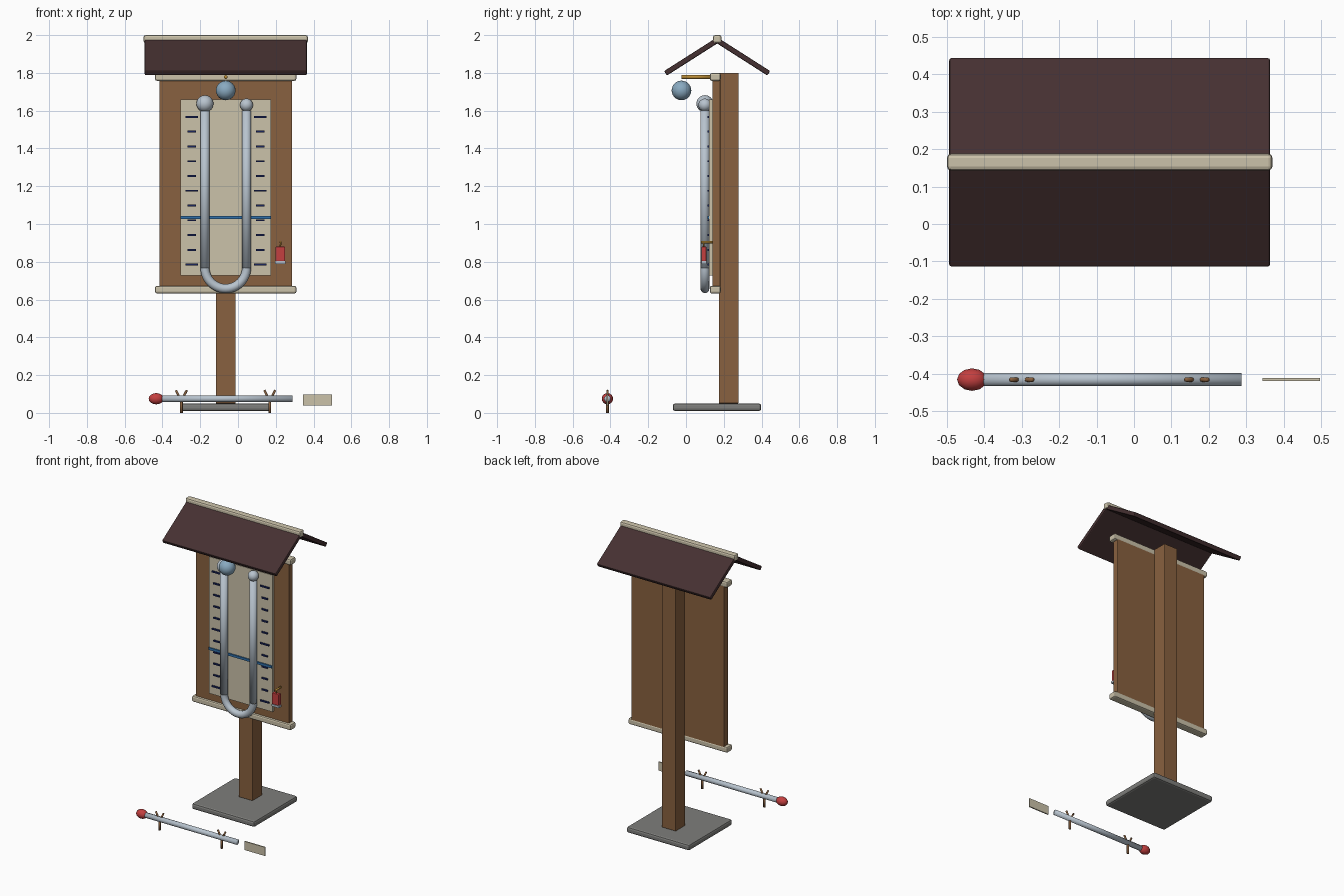
import bpy, math
from mathutils import Vector

if "Cube" in bpy.data.objects:
    bpy.data.objects.remove(bpy.data.objects["Cube"])


def material(name, rgb):
    m = bpy.data.materials.new(name)
    m.use_nodes = True
    m.diffuse_color = (*rgb, 1)
    m.node_tree.nodes["Principled BSDF"].inputs["Base Color"].default_value = (*rgb, 1)
    return m


WOOD = material("oak wood", (0.25, 0.12, 0.05))
ROOF = material("dark roof", (0.06, 0.03, 0.031))
CREAM = material("cream", (0.60, 0.54, 0.40))
GLASS = material("pale glass", (0.48, 0.55, 0.62))
BLUE_BULB = material("sky blue", (0.25, 0.40, 0.53))
NAVY = material("navy ink", (0.01, 0.018, 0.11))
BLUE = material("marker blue", (0.03, 0.16, 0.40))
BRASS = material("brass", (0.50, 0.27, 0.04))
RED = material("red", (0.55, 0.05, 0.05))
STONE = material("stone grey", (0.21, 0.21, 0.20))


def finish(name, mat, smooth=False):
    ob = bpy.context.object
    ob.name = name
    ob.data.materials.clear()
    ob.data.materials.append(mat)
    if smooth:
        bpy.ops.object.shade_smooth()
    return ob


def box(name, mat, x, y, z, bevel=0.0, tilt=0.0):
    """Box from (min, max) ranges on each axis."""
    r = (x, y, z)
    bpy.ops.mesh.primitive_cube_add(size=1, location=[(a + b) / 2 for a, b in r])
    ob = finish(name, mat)
    ob.scale = [b - a for a, b in r]
    bpy.ops.object.transform_apply(location=False, rotation=False, scale=True)
    ob.rotation_euler.x = tilt
    if bevel:
        mod = ob.modifiers.new("soft edges", 'BEVEL')
        mod.width = bevel
        mod.segments = 2
    return ob


def rod(name, mat, a, b, radius, sides=16):
    a, b = Vector(a), Vector(b)
    bpy.ops.mesh.primitive_cylinder_add(vertices=sides, radius=radius,
                                        depth=(b - a).length, location=(a + b) / 2)
    ob = finish(name, mat, True)
    ob.rotation_euler = (b - a).to_track_quat('Z', 'Y').to_euler()
    return ob


def ball(name, mat, centre, radii, segments=24, rings=12):
    bpy.ops.mesh.primitive_uv_sphere_add(segments=segments, ring_count=rings,
                                         radius=1, location=centre)
    ob = finish(name, mat, True)
    ob.scale = radii
    return ob


CX = -0.065  # centre line of the stand

# Stand
box("base_slab", STONE, (CX - 0.237, CX + 0.237), (-0.07, 0.398), (0.01, 0.05), 0.012)
box("post", WOOD, (CX - 0.052, CX + 0.052), (0.174, 0.278), (0.05, 1.80), 0.004)

# Board with rails and scale plate
box("backboard", WOOD, (CX - 0.351, CX + 0.351), (0.14, 0.182), (0.65, 1.78), 0.004)
for name, z in (("bottom_rail", 0.632), ("top_rail", 1.758)):
    box(name, CREAM, (CX - 0.374, CX + 0.374), (0.126, 0.184), (z, z + 0.041), 0.01)
box("scale_plate", CREAM, (CX - 0.239, CX + 0.239), (0.122, 0.142), (0.727, 1.66))

# Pitched roof
RIDGE_Y, PITCH, LENGTH = 0.165, math.radians(32.5), 0.324
for name, side in (("front_roof", -1), ("back_roof", 1)):
    y = RIDGE_Y + side * LENGTH / 2 * math.cos(PITCH)
    z = 1.972 - LENGTH / 2 * math.sin(PITCH)
    box(name, ROOF, (CX - 0.429, CX + 0.429), (y - LENGTH / 2, y + LENGTH / 2),
        (z - 0.014, z + 0.014), 0.006, -side * PITCH)
box("ridge_cap", CREAM, (CX - 0.435, CX + 0.435), (0.143, 0.188), (1.957, 2.0), 0.011)

# Scale ticks, longer every fifth
for i in range(11):
    z = 0.785 + i * 0.0782
    half = 0.033 if i % 5 == 0 else 0.022
    for name, x in (("left_tick", 0.118), ("right_tick", -0.245)):
        box(f"{name}_{i}", NAVY, (x - half, x + half), (0.114, 0.1235), (z - 0.005, z + 0.005))
box("marker_line", BLUE, (CX - 0.239, CX + 0.239), (0.114, 0.1235), (1.027, 1.043))

# U-shaped tube: two legs, bend and end bulbs
TUBE_Y, BEND_Z, BEND_R, TUBE_R = 0.10, 0.768, 0.11, 0.024
for name, side, bulb_z, bulb_r in (("left", 1, 1.63, 0.034), ("right", -1, 1.637, 0.045)):
    x = CX + side * BEND_R
    rod(name + "_tube", GLASS, (x, TUBE_Y, BEND_Z), (x, TUBE_Y, 1.60), TUBE_R, 20)
    ball(name + "_bulb", GLASS, (x, TUBE_Y, bulb_z), (bulb_r,) * 3)
curve = bpy.data.curves.new("tube_bend", 'CURVE')
curve.dimensions = '3D'
curve.bevel_depth = TUBE_R
curve.bevel_resolution = 4
path = curve.splines.new('POLY')
path.points.add(24)
for i, p in enumerate(path.points):
    t = math.pi * (1 + i / 24)
    p.co = (CX + BEND_R * math.cos(t), TUBE_Y, BEND_Z + BEND_R * math.sin(t), 1)
path.use_smooth = True
curve.materials.append(GLASS)
bend = bpy.data.objects.new("tube_bend", curve)
bpy.context.collection.objects.link(bend)

# Hanging blue bulb on its bracket
rod("bulb_bracket", BRASS, (CX, -0.024, 1.778), (CX, 0.14, 1.778), 0.01)
ball("hanging_bulb", BLUE_BULB, (CX, -0.024, 1.707), (0.052,) * 3)

# Reset magnet on its hook
rod("magnet_hook", BRASS, (0.225, 0.08, 0.904), (0.225, 0.142, 0.904), 0.006, 10)
rod("magnet_loop", BRASS, (0.224, 0.094, 0.875), (0.226, 0.094, 0.906), 0.004, 8)
box("magnet", RED, (0.198, 0.25, ), (0.082, 0.108), (0.803, 0.88), 0.004)
box("magnet_keeper", GLASS, (0.196, 0.252), (0.081, 0.109), (0.789, 0.803))

# Ground thermometer on two forked stakes, with a tag
GY, GZ = -0.416, 0.075
rod("ground_tube", GLASS, (-0.43, GY, GZ), (0.288, GY, GZ), 0.0175)
ball("ground_bulb", RED, (-0.433, GY, GZ), (0.04, 0.03, 0.03), 12, 8)
for name, x in (("right", -0.30), ("left", 0.168)):
    rod(name + "_stake", WOOD, (x, GY, 0), (x, GY, 0.07), 0.0075, 8)
    for side in (-1, 1):
        rod(f"{name}_fork_{'outer' if side < 0 else 'inner'}", WOOD, (x, GY, 0.064),
            (x + side * 0.029, GY, 0.12), 0.006, 8)
box("ground_tag", CREAM, (0.343, 0.497), (GY - 0.004, GY + 0.004), (0.038, 0.097))
